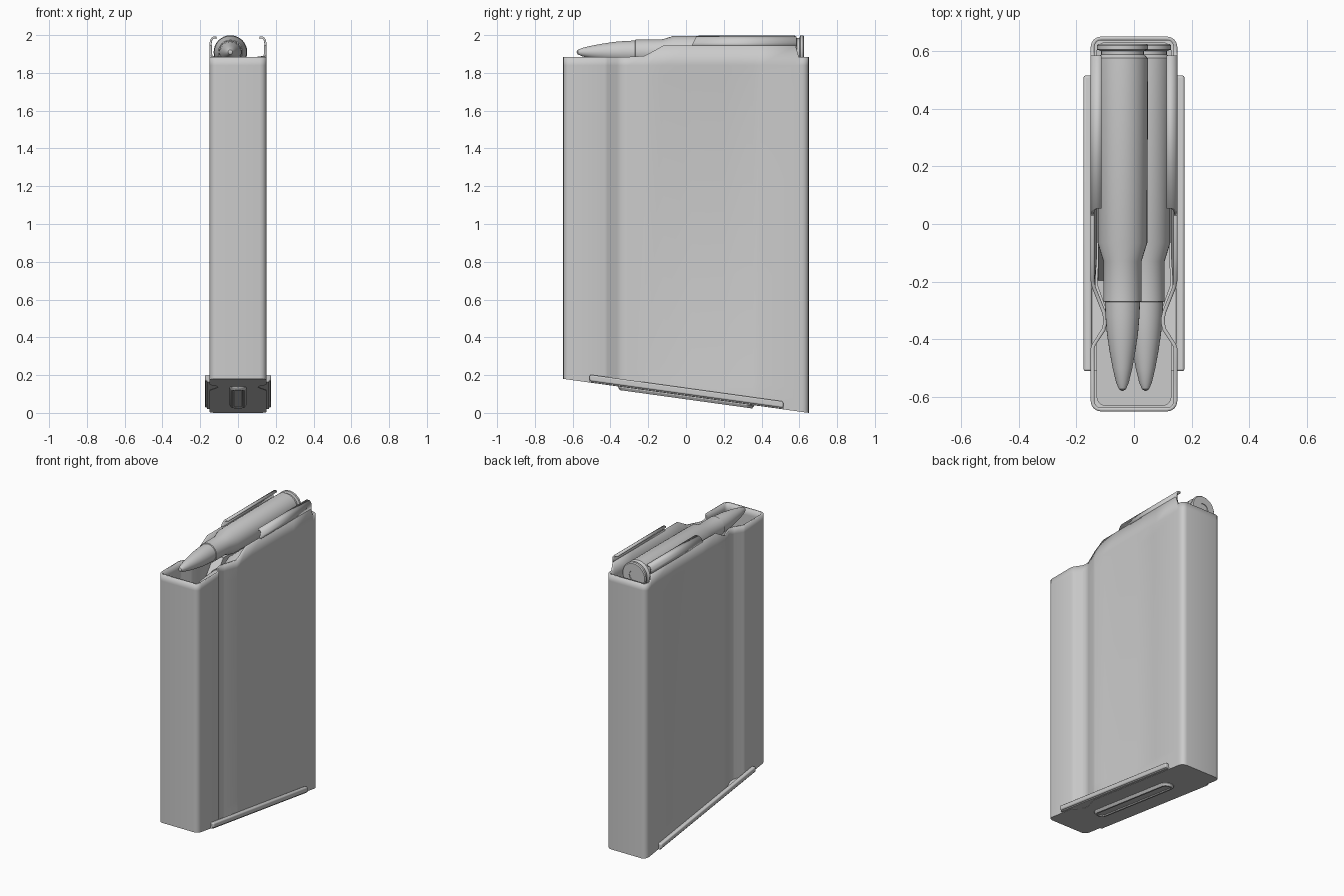
import bpy, bmesh, math

if "Cube" in bpy.data.objects:
    bpy.data.objects.remove(bpy.data.objects["Cube"])

SLOPE = 0.18 / 1.3


def base_z(y):
    """Height of the slanted underside at y."""
    return (0.65 - y) * SLOPE


def finish(name, bm, thick=0, bevel=0, angle=30):
    bmesh.ops.remove_doubles(bm, verts=bm.verts, dist=1e-5)
    bmesh.ops.recalc_face_normals(bm, faces=bm.faces)
    me = bpy.data.meshes.new(name)
    bm.to_mesh(me)
    bm.free()
    ob = bpy.data.objects.new(name, me)
    bpy.context.collection.objects.link(ob)
    if thick:
        m = ob.modifiers.new("wall", 'SOLIDIFY')
        m.thickness = thick
        m.offset = -1
    if bevel:
        m = ob.modifiers.new("bevel", 'BEVEL')
        m.width = bevel
        m.segments = 3
    bpy.ops.object.select_all(action='DESELECT')
    bpy.context.view_layer.objects.active = ob
    ob.select_set(True)
    bpy.ops.object.shade_smooth_by_angle(angle=math.radians(angle))
    return ob


def loft(bm, rings, closed=True, caps=False):
    vs = [[bm.verts.new(p) for p in r] for r in rings]
    n = len(vs[0])
    for a, b in zip(vs, vs[1:]):
        for i in range(n if closed else n - 1):
            j = (i + 1) % n
            bm.faces.new((a[i], a[j], b[j], b[i]))
    if caps:
        bm.faces.new(vs[0])
        bm.faces.new(vs[-1])
    return vs


def slanted_box(name, x0, x1, y0, y1, z0, z1, bevel=0):
    """Box whose z offsets follow the slanted underside."""
    bm = bmesh.new()
    loft(bm, [[(x, y, base_z(y) + z) for x, z in
               ((x0, z0), (x1, z0), (x1, z1), (x0, z1))] for y in (y0, y1)], caps=True)
    return finish(name, bm, bevel=bevel)


# Plan outline of the right half, front to rear: x, y, top height, panel recess
def corner(y, s):
    pts = []
    for k in range(5):
        a = math.pi / 2 * k / 4
        pts.append((0.115 + 0.035 * math.sin(a), y + s * 0.035 * (1 - math.cos(a)), 1.885, 0))
    return pts


HALF = corner(-0.65, 1) + [
    (0.15, -0.43, 1.885, 0), (0.145, -0.415, 1.885, 0), (0.112, -0.365, 1.885, 0),
    (0.107, -0.345, 1.885, 0), (0.107, -0.325, 1.885, 0), (0.112, -0.305, 1.885, 0),
    (0.146, -0.22, 1.89, 0), (0.15, -0.2, 1.90, 0.003), (0.15, -0.12, 1.945, 0.008),
    (0.15, 0.03, 1.945, 0.009), (0.15, 0.20, 1.945, 0.009), (0.15, 0.355, 1.945, 0.009),
    (0.15, 0.39, 1.945, 0), (0.15, 0.58, 1.945, 0), (0.15, 0.597, 1.885, 0),
] + corner(0.65, -1)[::-1]
PLAN = HALF + [(-x, y, t, r) for x, y, t, r in reversed(HALF)]


def inset(x, r):
    return x - math.copysign(r, x)


# Box body: open-topped pressed shell with side grooves and recessed panels
bm = bmesh.new()
rings = [[(x, y, base_z(y)) for x, y, t, r in PLAN]]
for off, rec in ((0.07, 0), (0.12, 1)):
    rings.append([(inset(x, r * rec), y, base_z(y) + off) for x, y, t, r in PLAN])
for z, rec in ((1.77, 1), (1.84, 0)):
    rings.append([(inset(x, r * rec), y, z) for x, y, t, r in PLAN])
rings.append([(x, y, t) for x, y, t, r in PLAN])
bm.faces.new(loft(bm, rings)[0])
finish("box_body", bm, thick=0.013)

# Feed lips curling in over the cartridges
LIP = [(0.15, 1.94), (0.15, 1.96), (0.1475, 1.975), (0.141, 1.986), (0.131, 1.992),
       (0.113, 1.993)]
for side, s in (("right", 1), ("left", -1)):
    bm = bmesh.new()
    for (xa, za), (xb, zb) in zip(LIP, LIP[1:]):
        q = [(xa, za, 0), (xb, zb, 0), (xb, zb, 1), (xa, za, 1)]
        f = [bm.verts.new((s * x, 0.585 if e else 0.03 + (z - 1.945) * 0.5, z))
             for x, z, e in q]
        bm.faces.new(f if s < 0 else f[::-1])
    bmesh.ops.remove_doubles(bm, verts=bm.verts, dist=1e-5)
    bmesh.ops.recalc_face_normals(bm, faces=bm.faces)
    bm.faces.ensure_lookup_table()
    if bm.faces[0].normal.x * s < 0:
        bmesh.ops.reverse_faces(bm, faces=bm.faces)
    me = bpy.data.meshes.new("feed_lip")
    bm.to_mesh(me)
    bm.free()
    ob = bpy.data.objects.new("feed_lip_" + side, me)
    bpy.context.collection.objects.link(ob)
    m = ob.modifiers.new("wall", 'SOLIDIFY')
    m.thickness, m.offset = 0.011, -1
    bpy.context.view_layer.objects.active = ob
    bpy.ops.object.select_all(action='DESELECT')
    ob.select_set(True)
    bpy.ops.object.shade_smooth_by_angle(angle=math.radians(30))

# Slanted floor plate with side rails
slanted_box("floor_plate", -0.165, 0.165, -0.51, 0.515, 0.002, 0.016)
for side, s in (("right", 1), ("left", -1)):
    a, b = sorted((s * 0.146, s * 0.175))
    slanted_box("floor_rail_" + side, a, b, -0.51, 0.515, 0.008, 0.042, bevel=0.008)

# Raised rib with a shallow slot under the floor
def slot(w, l, z):
    pts = []
    for c, start in ((l - w, 0), (w - l, math.pi)):
        for k in range(9):
            a = start + math.pi * k / 8
            y = c + w * math.sin(a)
            pts.append((w * math.cos(a), y, base_z(y) + z))
    return pts


bm = bmesh.new()
loft(bm, [slot(0.045, 0.36, 0.004), slot(0.045, 0.36, -0.004), slot(0.036, 0.35, -0.018),
          slot(0.026, 0.34, -0.018), slot(0.022, 0.336, -0.012)], caps=True)
finish("floor_rib", bm)

# Two staggered cartridges, turned from one profile (radius, y)
CASE = [(0, 0.62), (0.034, 0.62), (0.034, 0.625), (0.083, 0.625), (0.089, 0.619),
        (0.089, 0.605), (0.074, 0.6), (0.074, 0.588), (0.089, 0.575), (0.086, -0.065),
        (0.066, -0.13), (0.066, -0.268), (0.061, -0.27)]
BULLET = [(0.061, -0.27), (0.059, -0.32), (0.054, -0.38), (0.045, -0.44), (0.034, -0.5),
          (0.022, -0.55), (0.012, -0.573), (0, -0.58)]


def lathe(name, prof, cx, cz, n=32):
    bm = bmesh.new()
    loft(bm, [[(cx + r * math.cos(2 * math.pi * k / n), y,
                cz + r * math.sin(2 * math.pi * k / n)) for k in range(n)] for r, y in prof])
    bmesh.ops.dissolve_degenerate(bm, edges=bm.edges, dist=1e-6)
    finish(name, bm, angle=25)


for tag, cx, cz in (("upper", -0.04, 1.91), ("lower", 0.04, 1.751)):
    lathe("cartridge_case_" + tag, CASE, cx, cz)
    lathe("cartridge_tip_" + tag, BULLET, cx, cz)

# Follower plate inside, with a ramped ledge under the upper cartridge
bm = bmesh.new()
loft(bm, [[(inset(x, r) * 0.87, y * 0.97, z) for x, y, t, r in PLAN]
          for z in (1.60, 1.655)], caps=True)
finish("follower", bm)
bm = bmesh.new()
loft(bm, [[(x, y, z) for y, z in ((-0.2, 1.65), (-0.08, 1.80), (0.58, 1.80), (0.58, 1.65))]
          for x in (-0.125, -0.055)], caps=True)
finish("follower_ledge", bm)
